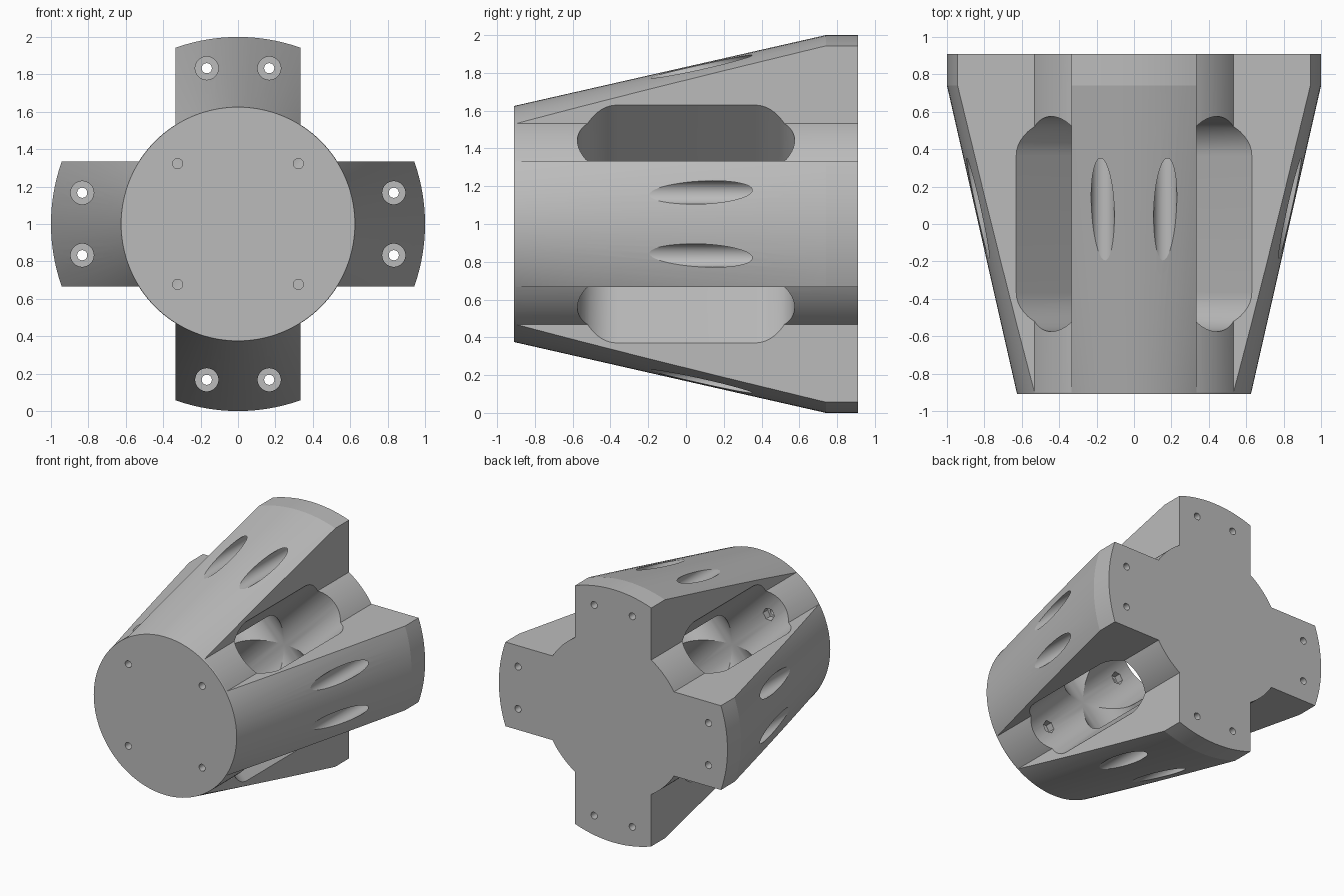
import bpy, bmesh, math
from mathutils import Vector

cube = bpy.data.objects.get("Cube")
if cube:
    bpy.data.objects.remove(cube)

HALF = 0.91      # half length along y
FIN = 0.333      # half width of a fin
CORE = 0.627     # radius of the round core
C = Vector((0, 0, 1))


def circle(radius, sides, cx=0, cz=0):
    return [(cx + radius * math.cos(2 * math.pi * i / sides),
             cz + radius * math.sin(2 * math.pi * i / sides)) for i in range(sides)]


def loft(name, rings):
    """Solid from a list of matching closed rings of points."""
    bm = bmesh.new()
    loops = [[bm.verts.new(p) for p in ring] for ring in rings]
    n = len(loops[0])
    for a, b in zip(loops, loops[1:]):
        for i in range(n):
            j = (i + 1) % n
            bm.faces.new((a[i], a[j], b[j], b[i]))
    bm.faces.new(loops[0])
    bm.faces.new(loops[-1])
    bmesh.ops.recalc_face_normals(bm, faces=bm.faces)
    mesh = bpy.data.meshes.new(name)
    bm.to_mesh(mesh)
    bm.free()
    obj = bpy.data.objects.new(name, mesh)
    bpy.context.collection.objects.link(obj)
    return obj


def along_y(name, outline, y0, y1):
    return loft(name, [[C + Vector((x, y, z)) for x, z in outline] for y in (y0, y1)])


def cut(target, cutter):
    mod = target.modifiers.new("cut", 'BOOLEAN')
    mod.operation = 'DIFFERENCE'
    mod.solver = 'EXACT'
    mod.object = cutter
    graph = bpy.context.evaluated_depsgraph_get()
    mesh = bpy.data.meshes.new_from_object(target.evaluated_get(graph))
    target.modifiers.clear()
    target.data = mesh
    bpy.data.objects.remove(cutter)


# Tapered body with a short straight collar at the back
body = loft("finned_body", [
    [C + Vector((x, y, z)) for x, z in circle(r, 128)]
    for y, r in ((-HALF, 0.625), (0.74, 1.0), (HALF, 1.0))])

# Remove the four corners, leaving four fins around the core
start = math.asin(FIN / CORE)
for sx in (-1, 1):
    for sz in (-1, 1):
        corner = [(1.2, FIN), (1.2, 1.2), (FIN, 1.2)]
        for i in range(17):
            a = math.pi / 2 - start - (math.pi / 2 - 2 * start) * i / 16
            corner.append((CORE * math.cos(a), CORE * math.sin(a)))
        cut(body, along_y("corner_cutter", [(sx * x, sz * z) for x, z in corner], -1.2, 1.2))

# Rounded slots straight through the core on both diagonals
R, MID = 0.21, 0.365
capsule = []
for side in (1, -1):
    for i in range(25):
        a = math.pi * i / 24
        capsule.append((side * R * math.cos(a), side * (MID + R * math.sin(a))))
for s in (1, -1):
    across = Vector((1, 0, -s)).normalized()
    through = Vector((1, 0, s)).normalized()
    cut(body, loft("slot_cutter", [
        [C + across * u + Vector((0, y, 0)) + through * v for u, y in capsule]
        for v in (-1.3, 1.3)]))

# Front screw holes with hexagonal nut pockets opening into the slots
for sx in (-1, 1):
    for sz in (-1, 1):
        x, z = sx * 0.323, sz * 0.323
        cut(body, along_y("screw_cutter", circle(0.027, 48, x, z), -1.2, -0.5))
        cut(body, along_y("nut_cutter", circle(0.05, 6, x, z), -0.63, -0.5))

# Paired fin bolt holes, counterbored from the front
for turn in range(4):
    for side in (-1, 1):
        x, z = side * 0.167, 0.833
        for _ in range(turn):
            x, z = z, -x
        cut(body, along_y("bolt_cutter", circle(0.027, 48, x, z), 0.3, 1.2))
        cut(body, along_y("counterbore_cutter", circle(0.062, 48, x, z), -1.2, 0.6))

# Single grey finish
grey = bpy.data.materials.new("grey")
grey.use_nodes = True
colour = (0.5, 0.5, 0.5, 1)
grey.diffuse_color = colour
grey.node_tree.nodes["Principled BSDF"].inputs["Base Color"].default_value = colour
body.data.materials.clear()
body.data.materials.append(grey)
for face in body.data.polygons:
    face.material_index = 0

bpy.ops.object.select_all(action='DESELECT')
body.select_set(True)
bpy.context.view_layer.objects.active = body
bpy.ops.object.shade_smooth_by_angle(angle=math.radians(12))
